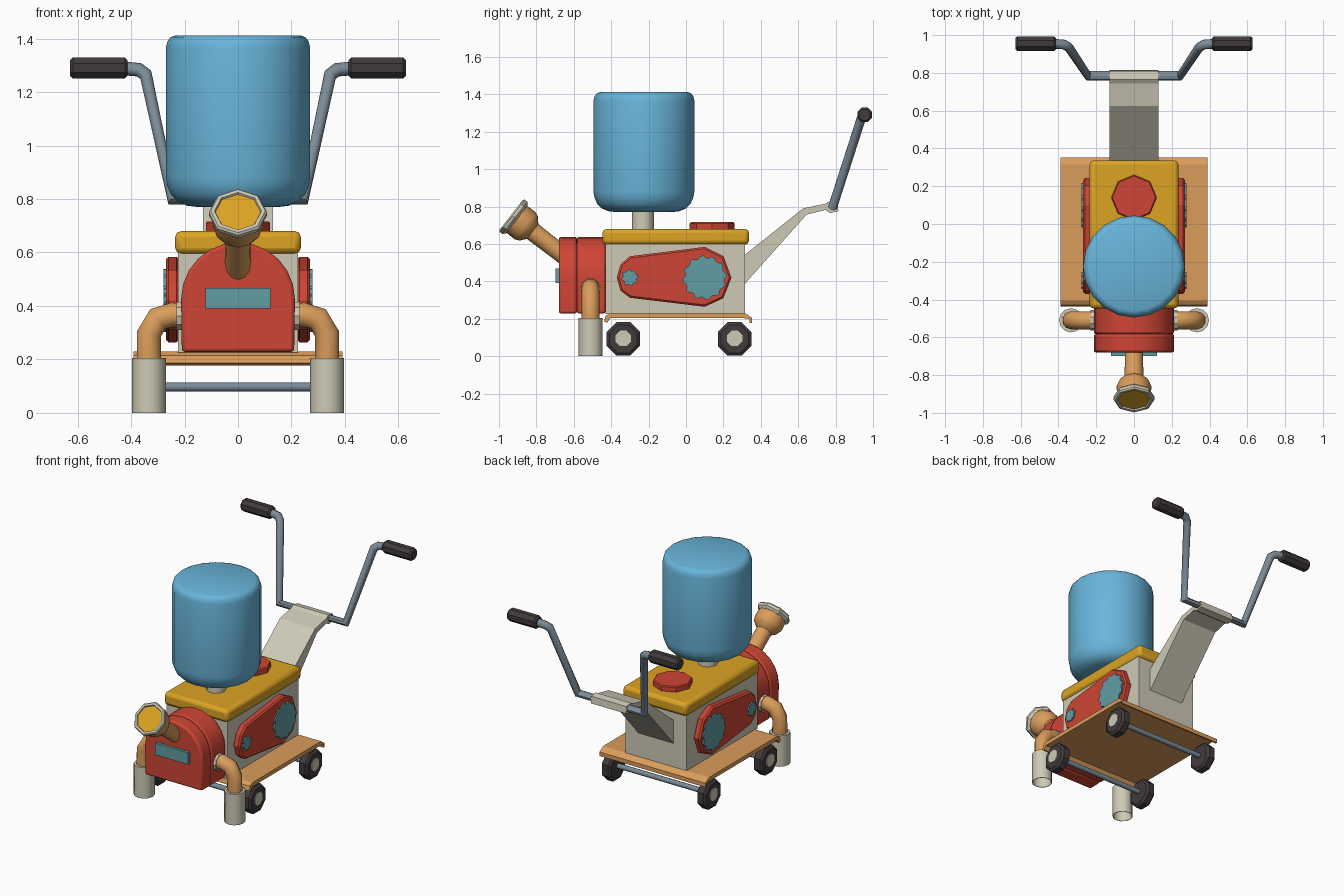
import bpy, bmesh, math
from mathutils import Vector

if "Cube" in bpy.data.objects:
    bpy.data.objects.remove(bpy.data.objects["Cube"])

COL = {}
for name, rgb in {
    "sky_blue": (0.14, 0.46, 0.70), "red": (0.62, 0.06, 0.035),
    "yellow": (0.71, 0.37, 0.017), "tan_orange": (0.70, 0.335, 0.105),
    "cream": (0.62, 0.59, 0.47), "charcoal": (0.053, 0.042, 0.044),
    "steel": (0.20, 0.26, 0.31), "teal": (0.12, 0.34, 0.37),
}.items():
    m = bpy.data.materials.new(name)
    m.diffuse_color = (*rgb, 1)
    m.use_nodes = True
    m.node_tree.nodes["Principled BSDF"].inputs["Base Color"].default_value = m.diffuse_color
    COL[name] = m


def add(name, mesh, col, bevel=0, seg=2, smooth=35):
    """Link a mesh as a coloured object with an optional bevel."""
    mesh.materials.clear()
    mesh.materials.append(COL[col])
    ob = bpy.data.objects.new(name, mesh)
    bpy.context.scene.collection.objects.link(ob)
    if smooth:
        for p in mesh.polygons:
            p.use_smooth = True
        mesh.set_sharp_from_angle(angle=math.radians(smooth))
    if bevel:
        b = ob.modifiers.new("bevel", "BEVEL")
        b.width, b.segments = bevel, seg
        b.limit_method, b.angle_limit = "ANGLE", math.radians(50)
    return ob


def from_bm(name, bm, col, **kw):
    bmesh.ops.recalc_face_normals(bm, faces=bm.faces)
    me = bpy.data.meshes.new(name)
    bm.to_mesh(me)
    bm.free()
    return add(name, me, col, **kw)


def prism(name, pts, axis, a, b, col, **kw):
    """Extrude a 2D profile from a to b along an axis (0=x, 1=y, 2=z)."""
    def place(p, t):
        v = list(p)
        v.insert(axis, t)
        return v
    bm = bmesh.new()
    f = bm.faces.new([bm.verts.new(place(p, a)) for p in pts])
    top = bmesh.ops.extrude_face_region(bm, geom=[f], use_keep_orig=True)["geom"]
    for v in top:
        if isinstance(v, bmesh.types.BMVert):
            v.co[axis] = b
    return from_bm(name, bm, col, **kw)


def box(name, x, y, z, col, **kw):
    return prism(name, [(x[0], y[0]), (x[1], y[0]), (x[1], y[1]), (x[0], y[1])],
                 2, z[0], z[1], col, **kw)


def lathe(name, prof, origin, axis, col, n=8, caps=(True, True), turn=0.0, **kw):
    """Revolve (distance, radius) pairs round an axis."""
    d = Vector(axis).normalized()
    u = Vector((1, 0, 0)) if abs(d.x) < 0.9 else Vector((0, 1, 0))
    w = d.cross(u).normalized()
    bm = bmesh.new()
    rings = []
    for t, r in prof:
        ang = [2 * math.pi * (i + turn) / n for i in range(n)]
        rings.append([bm.verts.new(Vector(origin) + d * t +
                      (u * math.cos(k) + w * math.sin(k)) * r) for k in ang])
    for p, q in zip(rings, rings[1:]):
        for i in range(n):
            j = (i + 1) % n
            bm.faces.new((p[i], p[j], q[j], q[i]))
    if caps[0]:
        bm.faces.new(rings[0])
    if caps[1]:
        bm.faces.new(rings[-1])
    return from_bm(name, bm, col, **kw)


def tube(name, path, r, col, res=2):
    """Round pipe along a polyline."""
    cu = bpy.data.curves.new(name, "CURVE")
    cu.dimensions = "3D"
    cu.bevel_depth, cu.bevel_resolution, cu.use_fill_caps = r, res, True
    sp = cu.splines.new("POLY")
    sp.points.add(len(path) - 1)
    for p, c in zip(sp.points, path):
        p.co = (*c, 1)
    tmp = bpy.data.objects.new(name + "_path", cu)
    bpy.context.scene.collection.objects.link(tmp)
    bpy.context.view_layer.update()
    me = bpy.data.meshes.new_from_object(
        tmp.evaluated_get(bpy.context.evaluated_depsgraph_get()))
    bpy.data.objects.remove(tmp)
    return add(name, me, col, smooth=50)


def gear(name, y, z, r, depth, teeth, x0, x1):
    pts = []
    for i in range(teeth * 4):
        k = 2 * math.pi * (i + 0.5) / (teeth * 4)
        q = r if i % 4 < 2 else r - depth
        pts.append((y + q * math.cos(k), z + q * math.sin(k)))
    return prism(name, pts, 0, x0, x1, "teal", smooth=0)


# Body, lid and filler cap
box("body", (-0.225, 0.225), (-0.43, 0.315), (0.225, 0.61), "cream")
box("lid", (-0.235, 0.235), (-0.447, 0.337), (0.595, 0.68), "yellow", bevel=0.022)
lathe("lid_cap", [(0, 0.12), (0.03, 0.12), (0.036, 0.114)], (0, 0.14, 0.68),
      (0, 0, 1), "red", smooth=0)

# Tank on its neck
lathe("tank_neck", [(0, 0.06), (0.12, 0.06)], (0, -0.23, 0.67), (0, 0, 1), "cream", n=12)
lathe("tank", [(0.77, 0.15), (0.775, 0.19), (0.79, 0.225), (0.815, 0.25), (0.85, 0.265),
               (0.88, 0.27), (1.365, 0.27), (1.39, 0.264), (1.405, 0.252), (1.412, 0.235)],
      (0, -0.225, 0), (0, 0, 1), "sky_blue", n=20, smooth=45)

# Base tray with turned-down ends
prism("base_tray", [(-0.405, 0.23), (0.315, 0.23), (0.352, 0.205), (0.352, 0.178),
                    (0.34, 0.178), (0.34, 0.198), (0.31, 0.203), (-0.405, 0.203),
                    (-0.422, 0.178), (-0.438, 0.186), (-0.43, 0.215)],
      0, -0.39, 0.39, "tan_orange", smooth=0)

# Wheels and axles
for end, y in (("front", -0.335), ("rear", 0.26)):
    tube(end + "_axle", [(-0.34, y, 0.097), (0.34, y, 0.097)], 0.017, "steel")
    for s in (-1, 1):
        lathe(end + "_wheel", [(0, 0.08), (0.012, 0.097), (0.056, 0.097), (0.068, 0.08)],
              (s * 0.317, y, 0.092), (s, 0, 0), "charcoal", turn=0.5, smooth=0)
        lathe(end + "_hub", [(0, 0.045), (0.005, 0.045)], (s * 0.385, y, 0.095),
              (s, 0, 0), "cream", turn=0.5, smooth=0)

# Engine housing at the front: two arched blocks
arch = [(-0.21, 0.228), (0.21, 0.228)] + [
    (0.213 * math.cos(math.pi * i / 12), 0.425 + 0.213 * math.sin(math.pi * i / 12))
    for i in range(13)]
for part, a, b in (("front", -0.68, -0.583), ("rear", -0.583, -0.43)):
    prism("engine_" + part, arch, 1, a, b, "red", bevel=0.012)
box("engine_panel", (-0.122, 0.122), (-0.698, -0.675), (0.39, 0.468), "teal", smooth=0)

# Horn on the front
rim = Vector((0, -0.935, 0.755))
back = Vector((0, 0.79, -0.61))
lathe("horn_bell", [(0.03, 0.09), (0.095, 0.092), (0.12, 0.08), (0.145, 0.05),
                    (0.38, 0.047)], rim, back, "tan_orange", n=12, smooth=45)
lathe("horn_rim", [(0.015, 0.082), (0, 0.088), (0, 0.102), (0.008, 0.109),
                   (0.025, 0.109), (0.04, 0.093)], rim, back, "cream",
      caps=(False, True), smooth=0)
lathe("horn_mouth", [(0.008, 0.087), (0.014, 0.087)], rim, back, "yellow", smooth=0)

# Both sides: drive covers, gears, exhaust elbows, feet
cover = [(-0.37, 0.42), (-0.35, 0.49), (-0.30, 0.534), (0.10, 0.584), (0.20, 0.535),
         (0.243, 0.42), (0.20, 0.31), (0.10, 0.264), (-0.30, 0.312), (-0.35, 0.35)]
for s in (-1, 1):
    prism("drive_cover", cover, 0, s * 0.22, s * 0.27, "red", bevel=0.01, seg=1, smooth=0)
    gear("large_gear", 0.10, 0.42, 0.118, 0.012, 12, s * 0.26, s * 0.279)
    gear("small_gear", -0.30, 0.42, 0.045, 0.008, 8, s * 0.26, s * 0.279)
    tube("exhaust_elbow", [(s * x, -0.51, z) for x, z in (
        (0.19, 0.36), (0.245, 0.367), (0.30, 0.352), (0.333, 0.295), (0.333, 0.19))],
        0.048, "tan_orange", res=3)
    lathe("exhaust_collar", [(0, 0.055), (0.025, 0.055)], (s * 0.205, -0.51, 0.362),
          (s, 0, 0), "cream", n=10)
    # hollow foot, open below
    lathe("exhaust_foot", [(0.15, 0.058), (0, 0.06), (0, 0.064), (0.205, 0.064)],
          (s * 0.333, -0.51, 0), (0, 0, 1), "cream", n=12)

# Handle post rising from the back
prism("handle_post", [(0.30, 0.53), (0.626, 0.79), (0.745, 0.815), (0.765, 0.828),
                      (0.81, 0.82), (0.815, 0.775), (0.77, 0.765), (0.745, 0.782),
                      (0.645, 0.757), (0.30, 0.37)],
      0, -0.13, 0.13, "cream", smooth=0)

# Handlebar and grips
half = [(0.245, 0.785, 0.80), (0.345, 0.935, 1.265), (0.37, 0.95, 1.283), (0.44, 0.955, 1.29)]
tube("handlebar", [(-x, y, z) for x, y, z in reversed(half)] + half, 0.026, "steel")
for s in (-1, 1):
    lathe("grip", [(0, 0.032), (0.01, 0.042), (0.205, 0.042), (0.215, 0.032)],
          (s * 0.413, 0.955, 1.29), (s, 0, 0), "charcoal", turn=0.5, smooth=0)
